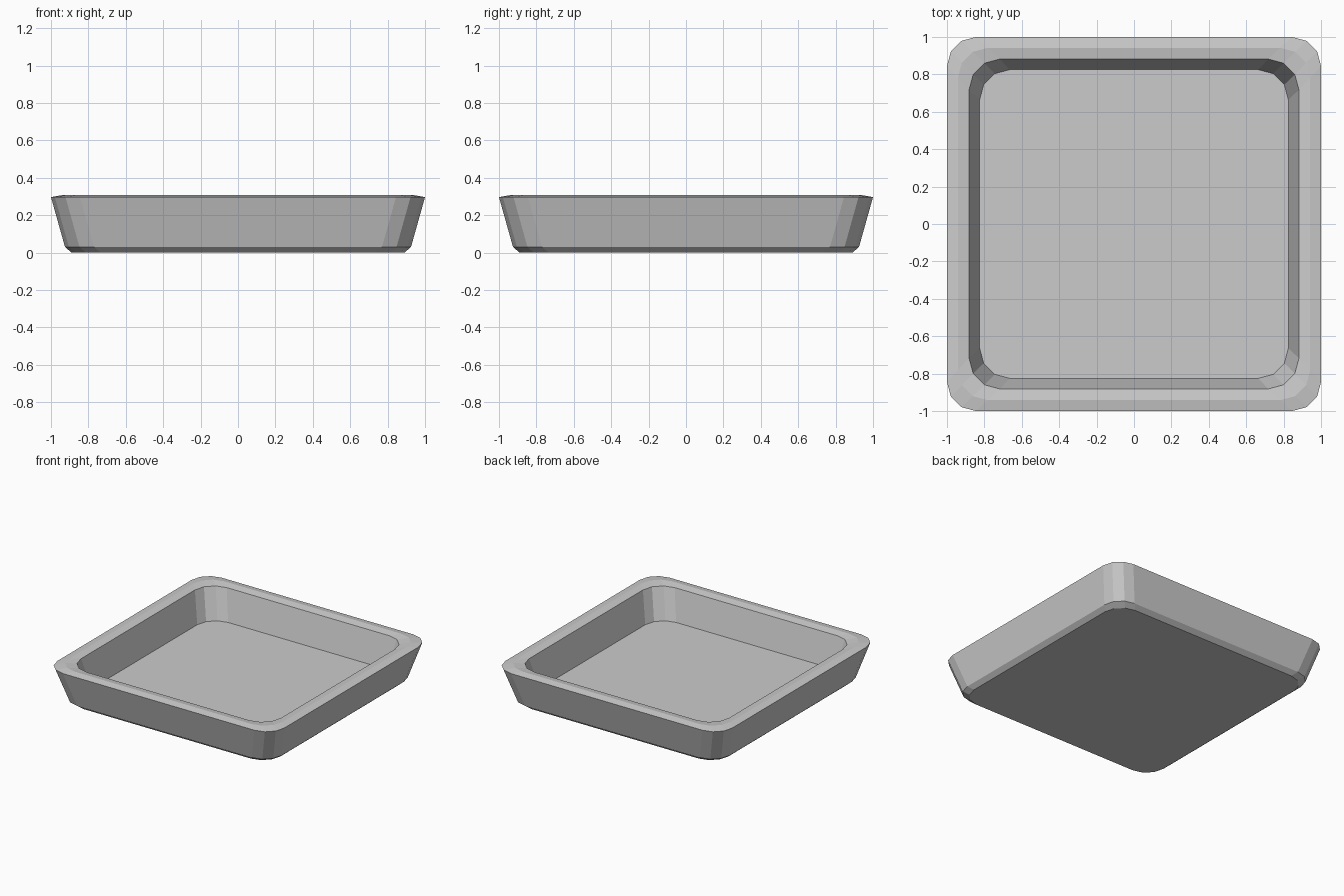
import bpy, bmesh
from math import cos, sin, pi

if "Cube" in bpy.data.objects:
    bpy.data.objects.remove(bpy.data.objects["Cube"])

# Wall profile from underside, over the rim, to the inner floor:
# (half width, corner radius, height)
PROFILE = [
    (0.89, 0.155, 0.0),
    (0.925, 0.155, 0.03),
    (1.0, 0.155, 0.297),
    (0.942, 0.16, 0.307),
    (0.882, 0.165, 0.297),
    (0.825, 0.16, 0.055),
]
CORNER_SEGMENTS = 3


def rounded_square(bm, half, radius, z):
    ring = []
    c = half - radius
    for i, (sx, sy) in enumerate([(1, 1), (-1, 1), (-1, -1), (1, -1)]):
        for k in range(CORNER_SEGMENTS + 1):
            a = i * pi / 2 + k * pi / 2 / CORNER_SEGMENTS
            ring.append(bm.verts.new((sx * c + radius * cos(a), sy * c + radius * sin(a), z)))
    return ring


# Tray: stacked rounded squares bridged together, capped by underside and floor
bm = bmesh.new()
rings = [rounded_square(bm, *p) for p in PROFILE]
for lower, upper in zip(rings, rings[1:]):
    n = len(lower)
    for i in range(n):
        j = (i + 1) % n
        bm.faces.new((lower[i], lower[j], upper[j], upper[i]))
bm.faces.new(rings[0][::-1])
bm.faces.new(rings[-1])
bmesh.ops.recalc_face_normals(bm, faces=bm.faces[:])

mesh = bpy.data.meshes.new("square_tray")
bm.to_mesh(mesh)
bm.free()
bpy.context.collection.objects.link(bpy.data.objects.new("square_tray", mesh))
